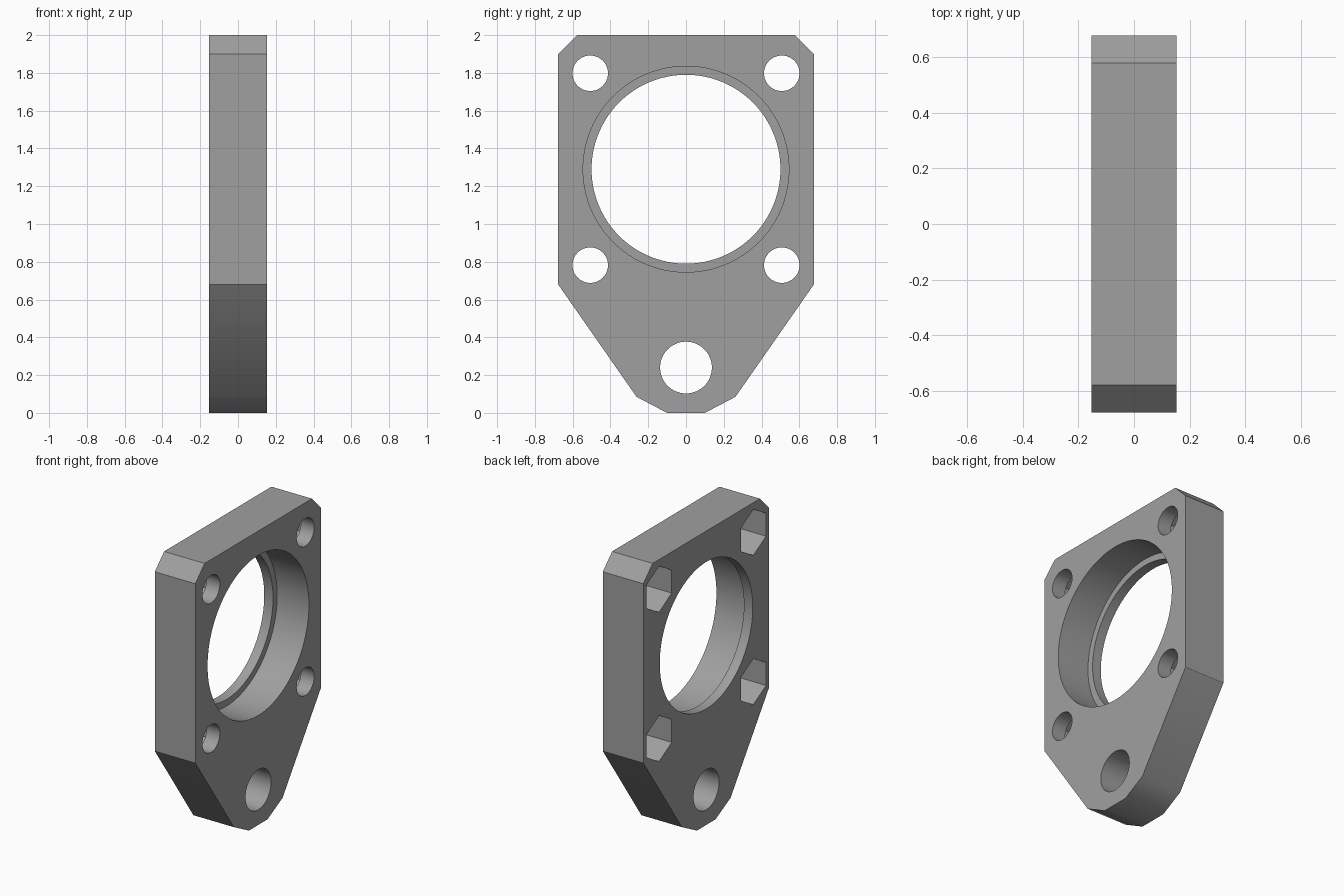
import bpy, bmesh, math

if "Cube" in bpy.data.objects:
    bpy.data.objects.remove(bpy.data.objects["Cube"])

HALF = 0.1525          # half the plate thickness (along x)
BORE_Z = 1.29          # height of the main bore

grey = bpy.data.materials.new("machined_grey")
grey.diffuse_color = (0.35, 0.35, 0.35, 1)
grey.use_nodes = True
grey.node_tree.nodes["Principled BSDF"].inputs["Base Color"].default_value = grey.diffuse_color


def prism(name, profile, x0, x1):
    """Extrude a (y, z) profile along x from x0 to x1."""
    bm = bmesh.new()
    face = bm.faces.new([bm.verts.new((x0, y, z)) for y, z in profile])
    ext = bmesh.ops.extrude_face_region(bm, geom=[face])
    moved = [v for v in ext["geom"] if isinstance(v, bmesh.types.BMVert)]
    bmesh.ops.translate(bm, verts=moved, vec=(x1 - x0, 0, 0))
    bmesh.ops.recalc_face_normals(bm, faces=bm.faces)
    mesh = bpy.data.meshes.new(name)
    bm.to_mesh(mesh)
    bm.free()
    mesh.materials.append(grey)
    ob = bpy.data.objects.new(name, mesh)
    bpy.context.collection.objects.link(ob)
    return ob


def ring(y, z, r, n):
    """Regular polygon with one corner pointing straight up."""
    return [(y + r * math.sin(2 * math.pi * i / n),
             z + r * math.cos(2 * math.pi * i / n)) for i in range(n)]


# Plate outline: chamfered top corners, tapered lower lug
half = [(0.10, 0), (0.262, 0.085), (0.677, 0.68), (0.677, 1.90), (0.577, 2.0)]
plate = prism("mounting_plate", half + [(-y, z) for y, z in reversed(half)],
              -HALF, HALF)


def cut(profile, x0, x1):
    cutter = prism("cutter", profile, x0, x1)
    cutter.hide_render = True
    mod = plate.modifiers.new("cut", 'BOOLEAN')
    mod.operation = 'DIFFERENCE'
    mod.solver = 'EXACT'
    mod.object = cutter
    bpy.context.view_layer.objects.active = plate
    bpy.ops.object.modifier_apply(modifier=mod.name)
    bpy.data.objects.remove(cutter, do_unlink=True)


# Main bore with a wider counterbore that leaves a thin lip
cut(ring(0, BORE_Z, 0.50, 96), -0.3, 0.3)
cut(ring(0, BORE_Z, 0.545, 96), -HALF + 0.066, 0.3)

# Pivot hole in the lug
cut(ring(0, 0.24, 0.137, 64), -0.3, 0.3)

# Corner bolt holes with hexagonal nut pockets on the other face
for sy in (-1, 1):
    for sz in (-1, 1):
        y, z = sy * 0.507, BORE_Z + sz * 0.508
        cut(ring(y, z, 0.094, 48), -0.3, 0.3)
        cut(ring(y, z, 0.156, 6), -0.3, HALF - 0.10)

# Smooth bores, crisp edges
bpy.ops.object.select_all(action='DESELECT')
plate.select_set(True)
bpy.context.view_layer.objects.active = plate
bpy.ops.object.shade_smooth_by_angle(angle=math.radians(30))
